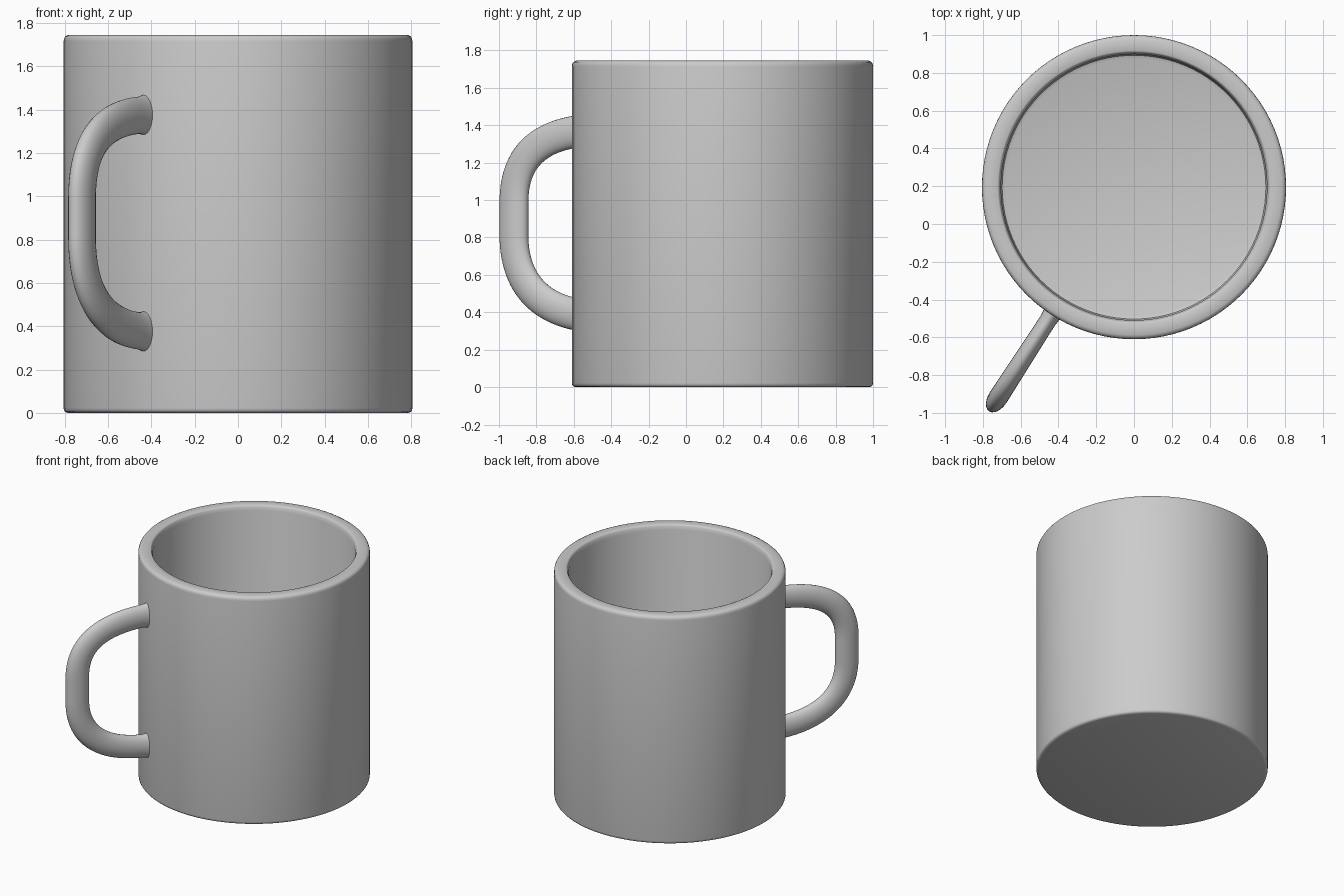
import bpy, bmesh
from math import cos, sin, pi, radians, atan2
from mathutils import Vector
from mathutils.geometry import interpolate_bezier

if "Cube" in bpy.data.objects:
    bpy.data.objects.remove(bpy.data.objects["Cube"])

CENTRE = Vector((0, 0.195, 0))
OUT = Vector((-0.5425, -0.840, 0)).normalized()   # handle direction
SIDE = Vector((-OUT.y, OUT.x, 0))
UP = Vector((0, 0, 1))


def finish(name, bm, angle):
    bmesh.ops.recalc_face_normals(bm, faces=bm.faces)
    mesh = bpy.data.meshes.new(name)
    bm.to_mesh(mesh)
    bm.free()
    ob = bpy.data.objects.new(name, mesh)
    bpy.context.collection.objects.link(ob)
    bpy.ops.object.select_all(action='DESELECT')
    bpy.context.view_layer.objects.active = ob
    ob.select_set(True)
    bpy.ops.object.shade_smooth_by_angle(angle=radians(angle))
    return ob


def skin(bm, rings):
    """Join equal closed rings of points, capping both ends."""
    loops = [[bm.verts.new(p) for p in ring] for ring in rings]
    n = len(loops[0])
    for a, b in zip(loops, loops[1:]):
        for i in range(n):
            j = (i + 1) % n
            bm.faces.new((a[i], a[j], b[j], b[i]))
    bm.faces.new(loops[0])
    bm.faces.new(loops[-1])


# Mug body: one lathed profile from underside, over the rim, to the inner floor
profile = [(0.785, 0), (0.797, 0.004), (0.803, 0.011), (0.805, 0.022),
           (0.805, 1.715), (0.803, 1.728), (0.797, 1.738), (0.783, 1.745),
           (0.722, 1.745), (0.716, 1.742), (0.712, 1.735), (0.704, 1.71),
           (0.704, 0.125), (0.698, 0.107), (0.68, 0.10)]
SEG = 96
bm = bmesh.new()
skin(bm, [[CENTRE + Vector((r * cos(2 * pi * i / SEG), r * sin(2 * pi * i / SEG), z))
           for i in range(SEG)] for r, z in profile])
finish("mug_body", bm, 40)

# Handle: elliptical section swept along a C-shaped path (radius, height)
beziers = [((0.76, 1.376), (1.14, 1.376), (1.327, 1.25), (1.327, 0.99)),
           ((1.327, 0.99), (1.327, 0.93), (1.327, 0.87), (1.327, 0.81)),
           ((1.327, 0.81), (1.327, 0.56), (1.16, 0.376), (0.76, 0.376))]
path = []
for b in beziers:
    pts = interpolate_bezier(*[Vector((r, z, 0)) for r, z in b], 28)
    path += pts if not path else pts[1:]
rings = []
for k, p in enumerate(path):
    t = path[min(k + 1, len(path) - 1)] - path[max(k - 1, 0)]
    normal = (OUT * -t.y + UP * t.x).normalized()
    flare = 1 + 0.22 * max(0, 1 - (p.x - 0.76) / 0.08) ** 1.5
    wide = 0.046 + 0.006 * min(1, max(0, (p.x - 0.9) / 0.4))
    rings.append([CENTRE + OUT * p.x + UP * p.y
                  + normal * 0.086 * flare * cos(2 * pi * i / 24)
                  + SIDE * wide * flare * sin(2 * pi * i / 24) for i in range(24)])
bm = bmesh.new()
skin(bm, rings)
finish("handle", bm, 50)
